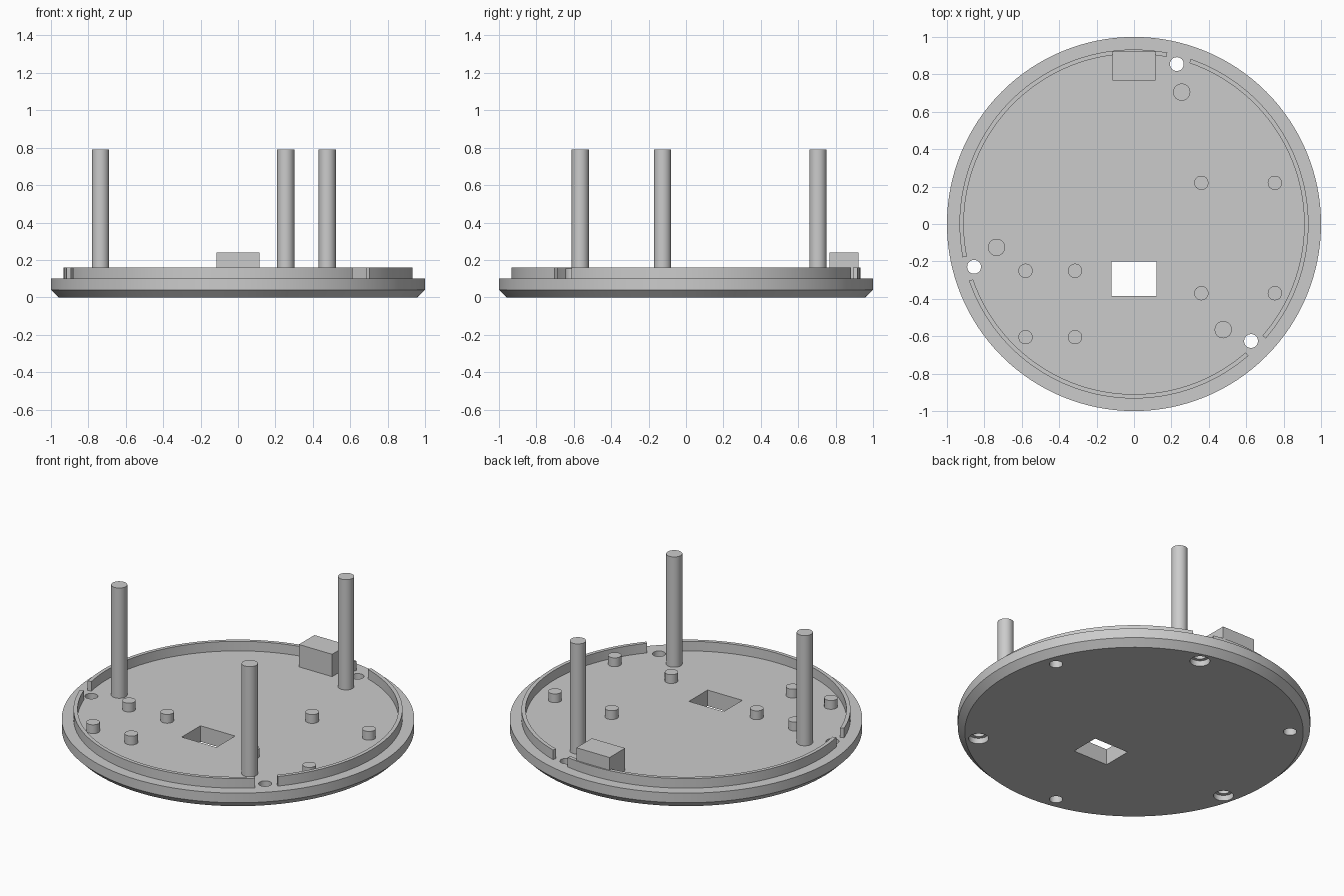
import bpy, bmesh
from math import sin, cos, pi, radians

if "Cube" in bpy.data.objects:
    bpy.data.objects.remove(bpy.data.objects["Cube"], do_unlink=True)

grey = bpy.data.materials.new("plain_grey")
grey.use_nodes = True
colour = (0.6, 0.6, 0.6, 1)
grey.diffuse_color = colour
grey.node_tree.nodes["Principled BSDF"].inputs["Base Color"].default_value = colour

FLOOR = 0.10
HOLE_RADIUS = 0.885
SCREW_ANGLES = [75, 195, 315]


def add_object(name, bm):
    bmesh.ops.recalc_face_normals(bm, faces=bm.faces)
    mesh = bpy.data.meshes.new(name)
    bm.to_mesh(mesh)
    bm.free()
    mesh.materials.append(grey)
    obj = bpy.data.objects.new(name, mesh)
    bpy.context.collection.objects.link(obj)
    return obj


def smooth(obj):
    bpy.ops.object.select_all(action="DESELECT")
    obj.select_set(True)
    bpy.context.view_layer.objects.active = obj
    bpy.ops.object.shade_smooth_by_angle(angle=radians(30))


def cylinder(name, x, y, radius, bottom, top, sides=32):
    bm = bmesh.new()
    bmesh.ops.create_cone(bm, cap_ends=True, segments=sides, radius1=radius,
                          radius2=radius, depth=top - bottom)
    bmesh.ops.translate(bm, verts=bm.verts, vec=(x, y, (bottom + top) / 2))
    return add_object(name, bm)


def box(name, low, high):
    bm = bmesh.new()
    bmesh.ops.create_cube(bm, size=1)
    for v in bm.verts:
        v.co = [(a + b) / 2 + c * (b - a) for a, b, c in zip(low, high, v.co)]
    return add_object(name, bm)


def wall_arc(name, start, end, inner, outer, bottom, top):
    """Sweep a rectangular section around the centre between two angles."""
    bm = bmesh.new()
    section = [(inner, bottom), (outer, bottom), (outer, top), (inner, top)]
    steps = 48
    rings = []
    for i in range(steps + 1):
        a = radians(start + (end - start) * i / steps)
        rings.append([bm.verts.new((r * cos(a), r * sin(a), z)) for r, z in section])
    for p, q in zip(rings, rings[1:]):
        for k in range(4):
            n = (k + 1) % 4
            bm.faces.new((p[k], p[n], q[n], q[k]))
    bm.faces.new(rings[0])
    bm.faces.new(rings[-1])
    return add_object(name, bm)


# Round base plate with a chamfered lower rim
bm = bmesh.new()
sides = 128
loops = []
for r, z in [(0.96, 0), (1, 0.04), (1, FLOOR)]:
    loops.append([bm.verts.new((r * cos(2 * pi * i / sides), r * sin(2 * pi * i / sides), z))
                  for i in range(sides)])
for low, high in zip(loops, loops[1:]):
    for i in range(sides):
        j = (i + 1) % sides
        bm.faces.new((low[i], low[j], high[j], high[i]))
bm.faces.new(loops[0])
bm.faces.new(loops[-1])
base = add_object("base_plate", bm)

# Cutters: window, counterbored screw holes, blind holes underneath
cutters = [box("window_cutter", (-0.12, -0.385, -0.1), (0.12, -0.2, 0.2))]
for angle in SCREW_ANGLES:
    x, y = HOLE_RADIUS * cos(radians(angle)), HOLE_RADIUS * sin(radians(angle))
    cutters.append(cylinder("screw_cutter", x, y, 0.037, -0.1, 0.2))
    cutters.append(cylinder("counterbore_cutter", x, y, 0.057, -0.08, 0.035))
    a = radians(angle - 55)
    cutters.append(cylinder("blind_hole_cutter", HOLE_RADIUS * cos(a),
                            HOLE_RADIUS * sin(a), 0.038, -0.08, 0.07))

bpy.context.view_layer.objects.active = base
for cutter in cutters:
    cutter.hide_render = True
    mod = base.modifiers.new("cut", "BOOLEAN")
    mod.operation = "DIFFERENCE"
    mod.solver = "EXACT"
    mod.object = cutter
    bpy.ops.object.modifier_apply(modifier=mod.name)
    bpy.data.objects.remove(cutter, do_unlink=True)
smooth(base)

# Raised lip, broken at each screw hole
for n, angle in enumerate(SCREW_ANGLES, 1):
    smooth(wall_arc(f"lip_{n}", angle + 4, angle + 116, 0.91, 0.933, FLOOR - 0.005, 0.16))

# Tall posts
for n, (x, y) in enumerate([(0.255, 0.705), (-0.735, -0.125), (0.477, -0.565)], 1):
    smooth(cylinder(f"tall_post_{n}", x, y, 0.046, FLOOR - 0.005, 0.79))

# Short mounting pegs in two rectangular groups
groups = {"right": ((-0.58, -0.315), (-0.605, -0.25)),
          "left": ((0.36, 0.753), (-0.37, 0.22))}
for side, (xs, ys) in groups.items():
    for i, x in enumerate(xs):
        for j, y in enumerate(ys):
            smooth(cylinder(f"{side}_peg_{2 * i + j + 1}", x, y, 0.038, FLOOR - 0.005, 0.155))

# Block at the rear edge
box("rear_block", (-0.116, 0.768, FLOOR - 0.005), (0.114, 0.922, 0.24))
